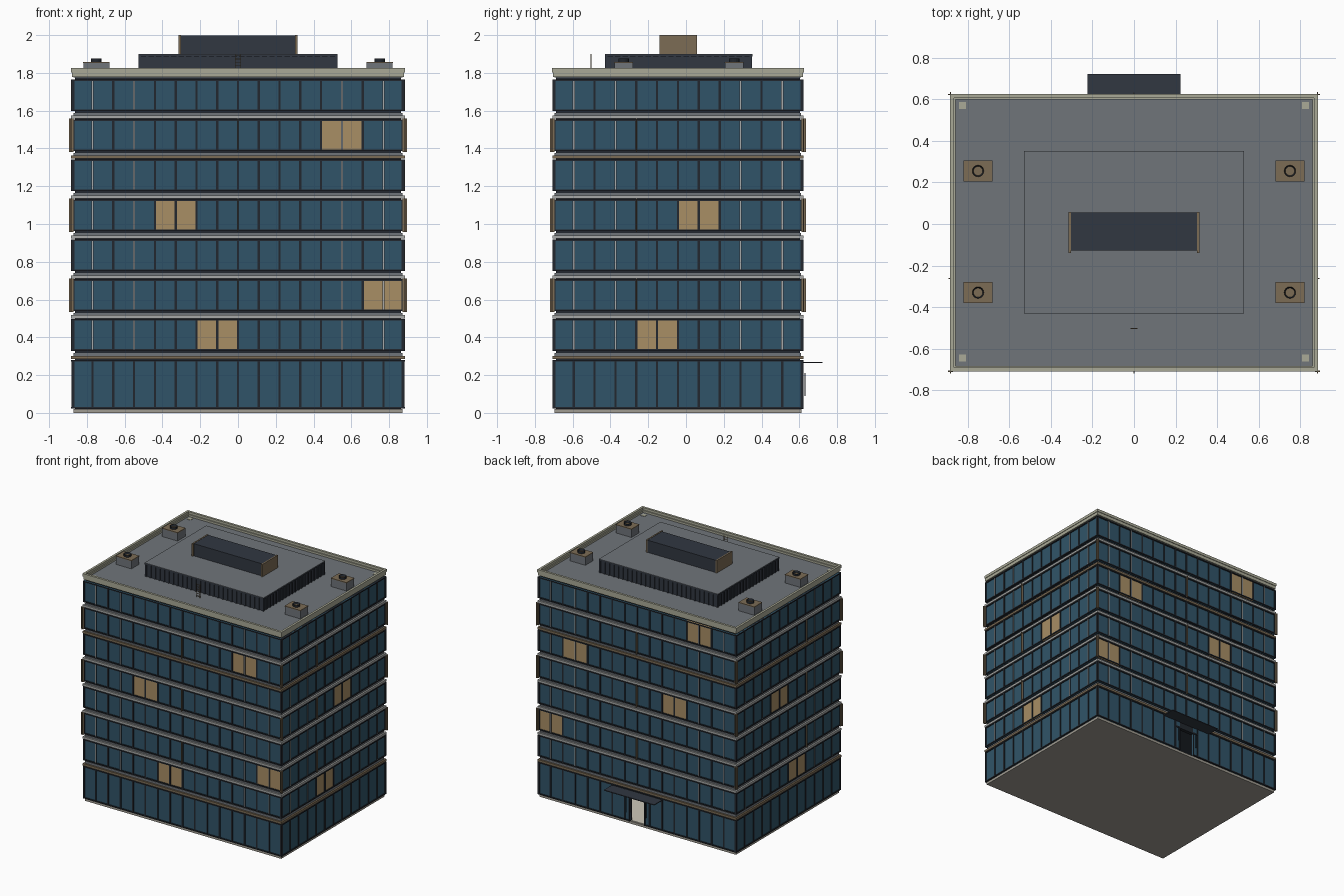
import bpy, bmesh
from mathutils import Vector

if "Cube" in bpy.data.objects:
    bpy.data.objects.remove(bpy.data.objects["Cube"])


def material(name, r, g, b):
    lin = [(c / 255 / 12.92) if c < 11 else ((c / 255 + 0.055) / 1.055) ** 2.4 for c in (r, g, b)]
    m = bpy.data.materials.new(name)
    m.diffuse_color = (*lin, 1)
    m.use_nodes = True
    m.node_tree.nodes["Principled BSDF"].inputs["Base Color"].default_value = m.diffuse_color
    return m


GLASS = material("blue_glass", 48, 84, 104)
LIT = material("lit_window", 168, 142, 101)
FRAME = material("dark_frame", 34, 39, 46)
NAVY = material("plant_metal", 49, 55, 65)
STONE = material("pale_stone", 170, 170, 151)
ROOF = material("roof_grey", 112, 117, 122)
BRONZE = material("bronze", 124, 108, 85)
LEDGE = material("ledge_grey", 168, 170, 168)
BASE = material("base_grey", 160, 156, 146)
LOBBY = material("lobby_white", 205, 200, 186)

HX, HY, CY = 0.88, 0.6625, -0.0425      # half sizes and y centre of the block
BAY = 0.11
STOREYS = [(0.022, 0.28)] + [(0.328 + 0.2115 * i, 0.496 + 0.2115 * i) for i in range(7)]


class Part:
    """Collects axis-aligned boxes into one named object."""

    def __init__(self, name, *mats):
        self.name, self.mats, self.bm = name, mats, bmesh.new()

    def box(self, x0, x1, y0, y1, z0, z1, mat=0):
        made = bmesh.ops.create_cube(self.bm, size=1)["verts"]
        size, mid = Vector((x1 - x0, y1 - y0, z1 - z0)), Vector((x0 + x1, y0 + y1, z0 + z1)) / 2
        for v in made:
            v.co = Vector(a * b for a, b in zip(v.co, size)) + mid
            for f in v.link_faces:
                f.material_index = mat

    def wall(self, side, u0, u1, d0, d1, z0, z1, mat=0):
        """Box on a wall: u runs along it, d is the depth inward from its plane."""
        if side in ("front", "back"):
            s = -1 if side == "front" else 1
            a, b = sorted((CY + s * (HY - d0), CY + s * (HY - d1)))
            self.box(u0, u1, a, b, z0, z1, mat)
        else:
            s = -1 if side == "left" else 1
            a, b = sorted((s * (HX - d0), s * (HX - d1)))
            self.box(a, b, CY + u0, CY + u1, z0, z1, mat)

    def ring(self, out, thick, z0, z1):
        """Rectangular band around the block."""
        x, y = HX + out, HY + out
        for s in (-1, 1):
            self.box(-x, x, *sorted((CY + s * y, CY + s * (y - thick))), z0, z1)
            self.box(*sorted((s * x, s * (x - thick))), CY - y + thick, CY + y - thick, z0, z1)

    def done(self):
        bmesh.ops.recalc_face_normals(self.bm, faces=self.bm.faces)
        me = bpy.data.meshes.new(self.name)
        self.bm.to_mesh(me)
        self.bm.free()
        for m in self.mats:
            me.materials.append(m)
        ob = bpy.data.objects.new(self.name, me)
        bpy.context.collection.objects.link(ob)
        return ob


# Plinth and dark inner core, with a hollow lobby behind the rear door
p = Part("plinth", BASE)
p.box(-0.872, 0.872, CY - HY + 0.008, CY + HY - 0.008, 0, 0.02)
p.done()
DOOR, DOOR_H, BACK = 0.065, 0.21, CY + HY - 0.016
ROOM, DEEP = 0.5, 0.5
p = Part("core", FRAME)
p.box(-0.864, 0.864, CY - HY + 0.016, BACK, 0.25, 1.78)
p.box(-0.864, 0.864, CY - HY + 0.016, BACK - DEEP, 0.02, 0.25)
for s in (-1, 1):
    p.box(*sorted((s * ROOM, s * 0.864)), BACK - DEEP, BACK, 0.02, 0.25)
    p.box(*sorted((s * DOOR, s * ROOM)), BACK - 0.01, BACK, 0.02, 0.25)
p.box(-DOOR, DOOR, BACK - 0.01, BACK, DOOR_H, 0.25)
p.done()

# Window panes, mullions and rails
SIDES = {"front": 16, "back": 16, "left": 12, "right": 12}
LIT_BAYS = {"front": {1: 6, 2: 14, 4: 4, 6: 12}, "back": {2: 14, 4: 4, 5: 12, 7: 2},
            "left": {1: 4, 4: 6}, "right": {1: 4, 4: 6}}
glass = Part("window_panes", GLASS, LIT)
frames = Part("window_frames", FRAME)
strips = Part("pale_mullions", LEDGE)
for side, n in SIDES.items():
    half = n * BAY / 2 if n == 16 else HY
    step = 2 * half / n
    for level, (z0, z1) in enumerate(STOREYS):
        first = LIT_BAYS[side].get(level, -9)
        for i in range(n):
            u0, u1 = -half + i * step, -half + (i + 1) * step
            if side == "back" and level == 0 and i in (7, 8):
                u0, u1 = (u0, -DOOR) if i == 7 else (DOOR, u1)   # door sidelights
            glass.wall(side, max(u0, -half + 0.003), min(u1, half - 0.003), 0.003, 0.016, z0, z1,
                       int(i in (first, first + 1)))
        for i in range(n + 1):
            if side == "back" and level == 0 and i == 8:
                continue
            u = -half + i * step
            u = max(-half + 0.004, min(half - 0.004, u))
            frames.wall(side, u - 0.006, u + 0.006, -0.002, 0.014, z0, z1)
            if level and i in (1, 3, n - 3, n - 1):
                strips.wall(side, u - 0.003, u + 0.003, -0.003, 0.004, z0 + 0.008, z1 - 0.008)
        gaps = [(-half, half)]
        if side == "back" and level == 0:
            gaps = [(-half, -DOOR), (DOOR, half)]
        for a, b in gaps:
            frames.wall(side, a, b, -0.003, 0.014, z0, z0 + 0.009)
        frames.wall(side, -half, half, -0.003, 0.014, z1 - 0.008, z1)
glass.done()
strips.done()

# Floor bands: pale ledges, bronze on two levels, with a recessed grey band above each
ledges, bronze, bands = Part("floor_ledges", LEDGE), Part("bronze_ledges", BRONZE), Part("slab_edges", ROOF)
for level, (z0, z1) in enumerate(STOREYS[:-1]):
    (bronze if level in (0, 5) else ledges).ring(0.003, 0.03, z1 + 0.004, z1 + 0.021)
    bands.ring(-0.01, 0.02, z1 + 0.021, STOREYS[level + 1][0] - 0.01)
for p in (ledges, bronze, bands):
    p.done()

# Bronze fins on alternate storeys, at corners and near mid-wall
p = Part("bronze_fins", BRONZE)
for level in (2, 4, 6):
    z0, z1 = STOREYS[level][0] - 0.005, STOREYS[level][1] + 0.005
    for side in SIDES:
        u = 0 if SIDES[side] == 16 else -2 * BAY
        p.wall(side, u - 0.003, u + 0.003, -0.013, 0.005, z0, z1)
    for sx in (-1, 1):
        for sy in (-1, 1):
            x, y = sx * 0.883, CY + sy * (HY + 0.003)
            p.box(x - 0.012, x + 0.012, y - 0.003, y + 0.003, z0, z1)
            p.box(x - 0.003, x + 0.003, y - 0.012, y + 0.012, z0, z1)
p.done()

# Roof deck and stepped parapet
p = Part("roof_deck", ROOF)
p.box(-0.87, 0.87, CY - HY + 0.01, CY + HY - 0.01, 1.775, 1.79)
p.done()
p = Part("parapet", STONE)
p.ring(0.0, 0.022, 1.778, 1.806)
p.ring(0.004, 0.018, 1.803, 1.825)
for x in (-0.825, 0.825):                # corner pads
    for y in (-0.645, 0.57):
        p.box(x - 0.017, x + 0.017, y - 0.017, y + 0.017, 1.789, 1.793)
p.done()

# Rooftop plant room with louvred walls
p = Part("plant_room", NAVY)
X, Y0, Y1 = 0.52, -0.422, 0.343
p.box(-X, X, Y0, Y1, 1.785, 1.893)
for i in range(27):
    x = -X + 0.04 * i
    for y in (Y0, Y1):
        p.box(x - 0.006, x + 0.006, y - 0.006, y + 0.006, 1.79, 1.893)
for i in range(20):
    y = Y0 + (Y1 - Y0) * i / 19
    for x in (-X, X):
        p.box(x - 0.006, x + 0.006, y - 0.006, y + 0.006, 1.79, 1.893)
p.box(-0.528, 0.528, -0.43, 0.351, 1.888, 1.897)
p.done()
p = Part("plant_room_roof", ROOF)
p.box(-0.528, 0.528, -0.43, 0.351, 1.897, 1.9)
p.done()
p = Part("upper_plant_box", NAVY)
p.box(-0.305, 0.305, -0.128, 0.055, 1.899, 1.998)
p.done()
p = Part("upper_plant_ends", BRONZE)
for s in (-1, 1):
    p.box(*sorted((s * 0.303, s * 0.314)), -0.14, 0.058, 1.899, 2.0)
p.done()

# Cooling units with round fan rings
body, lid, fans = Part("cooling_units", ROOF), Part("cooling_lids", BRONZE), Part("cooling_fans", FRAME, BRONZE)
for x in (-0.75, 0.75):
    for y in (-0.33, 0.255):
        body.box(x - 0.069, x + 0.069, y - 0.049, y + 0.049, 1.785, 1.852)
        lid.box(x - 0.07, x + 0.07, y - 0.05, y + 0.05, 1.852, 1.858)
        made = bmesh.ops.create_cone(fans.bm, cap_ends=True, segments=16, radius1=0.028, radius2=0.028, depth=0.018)
        bmesh.ops.translate(fans.bm, verts=made["verts"], vec=(x, y, 1.866))
        top = [f for f in {f for v in made["verts"] for f in v.link_faces} if f.normal.z > 0.9]
        bmesh.ops.inset_region(fans.bm, faces=top, thickness=0.006, depth=-0.014)
        for f in top:
            f.material_index = 1
for p in (body, lid, fans):
    p.done()

# Small roof ladder
p = Part("roof_ladder", BRONZE)
for x in (-0.015, 0.015):
    p.box(x - 0.002, x + 0.002, -0.505, -0.5, 1.785, 1.9)
for i in range(6):
    p.box(-0.015, 0.015, -0.504, -0.501, 1.8 + 0.018 * i, 1.803 + 0.018 * i)
p.done()

# Rear entrance: pale lobby floor, jambs, handles and canopy
p = Part("lobby_floor", LOBBY)
p.box(-ROOM, ROOM, BACK - DEEP, BACK, 0.018, 0.024)
p.done()
p = Part("lobby_ceiling", NAVY)
p.box(-ROOM, ROOM, BACK - DEEP, BACK - 0.01, 0.244, 0.251)
p.done()
frames.wall("back", -0.11, 0.11, -0.003, 0.016, DOOR_H, DOOR_H + 0.012)
for s in (-1, 1):
    frames.wall("back", *sorted((s * DOOR, s * (DOOR + 0.008))), -0.003, 0.016, 0.02, DOOR_H)
    frames.wall("back", s * 0.085 - 0.002, s * 0.085 + 0.002, -0.012, -0.008, 0.09, 0.21)
frames.wall("back", -DOOR, DOOR, 0.004, 0.016, DOOR_H, 0.28)
frames.done()
p = Part("entrance_canopy", NAVY)
p.box(-0.223, 0.223, 0.61, 0.722, 0.264, 0.27)
p.done()
